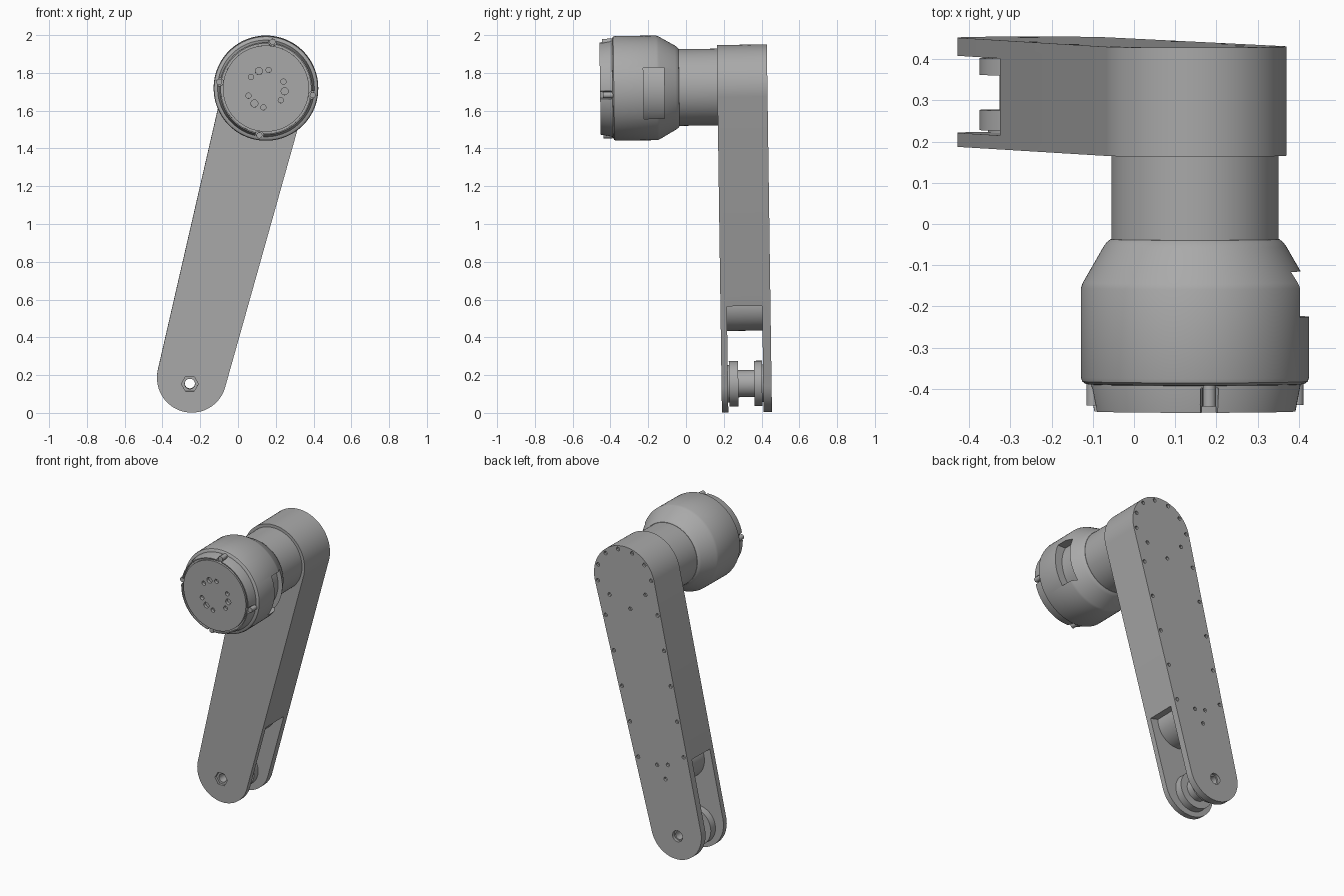
import bpy, bmesh
from math import sin, cos, pi, radians, atan2
from mathutils import Matrix, Vector

if "Cube" in bpy.data.objects:
    bpy.data.objects.remove(bpy.data.objects["Cube"], do_unlink=True)

HEAD = Vector((0.148, 0, 1.723))      # axis of the motor head
FOOT = Vector((-0.245, 0, 0.183))     # centre of the rounded lower end
BOLT = Vector((-0.255, 0, 0.151))     # pivot bolt
AXIS = (HEAD - FOOT).normalized()
SIDE = Vector((AXIS.z, 0, -AXIS.x))
LEAN = Matrix.Translation(HEAD) @ Matrix.Rotation(0.014, 4, "X") @ Matrix.Translation(-HEAD)

grey = bpy.data.materials.new("Machined grey")
grey.use_nodes = True
grey.diffuse_color = (0.40, 0.40, 0.40, 1)
grey.node_tree.nodes["Principled BSDF"].inputs["Base Color"].default_value = grey.diffuse_color


def make(name, bm):
    bmesh.ops.recalc_face_normals(bm, faces=bm.faces)
    mesh = bpy.data.meshes.new(name)
    bm.to_mesh(mesh)
    bm.free()
    mesh.materials.append(grey)
    ob = bpy.data.objects.new(name, mesh)
    bpy.context.collection.objects.link(ob)
    return ob


def lathe(name, centre, profile, sides=96):
    """Closed solid turned about the y axis from (radius, y) points."""
    bm = bmesh.new()
    rings = [[bm.verts.new((centre.x + r * cos(2 * pi * i / sides), y,
                            centre.z + r * sin(2 * pi * i / sides)))
              for i in range(sides)] for r, y in profile]
    for a, b in zip(rings, rings[1:]):
        for i in range(sides):
            j = (i + 1) % sides
            bm.faces.new((a[i], a[j], b[j], b[i]))
    bm.faces.new(rings[0])
    bm.faces.new(rings[-1])
    return make(name, bm)


def rod(name, centre, r, y0, y1, sides=20):
    return lathe(name, centre, [(r, y0), (r, y1)], sides)


def box(name, lo, hi, matrix=Matrix()):
    bm = bmesh.new()
    bmesh.ops.create_cube(bm, size=1)
    lo, hi = Vector(lo), Vector(hi)
    for v in bm.verts:
        v.co = matrix @ Vector([lo[k] + (v.co[k] + 0.5) * (hi[k] - lo[k]) for k in range(3)])
    return make(name, bm)


def cut(ob, cutters):
    for c in cutters:
        m = ob.modifiers.new("cut", "BOOLEAN")
        m.operation, m.solver, m.object = "DIFFERENCE", "EXACT", c
        c.hide_render = True
    bpy.context.view_layer.update()
    mesh = bpy.data.meshes.new_from_object(ob.evaluated_get(bpy.context.evaluated_depsgraph_get()))
    ob.modifiers.clear()
    ob.data = mesh
    for c in cutters:
        bpy.data.objects.remove(c, do_unlink=True)
    return ob


def on_arm(across, along):
    """Point measured from the top end, across and along the arm."""
    return HEAD + SIDE * across + AXIS * along


parts = []

# Arm: two arcs joined by tapering straight edges
bm = bmesh.new()
tilt = atan2(SIDE.z, SIDE.x)
outline = []
for centre, radius, start in ((HEAD, 0.222, 0), (FOOT, 0.184, pi)):
    for i in range(41):
        a = tilt + start + pi * i / 40
        outline.append(centre + Vector((cos(a), 0, sin(a))) * radius)
front = [bm.verts.new(p + Vector((0, 0.166, 0))) for p in outline]
back = [bm.verts.new(p + Vector((0, 0.431, 0))) for p in outline]
bm.faces.new(front)
bm.faces.new(back)
for i in range(len(front)):
    j = (i + 1) % len(front)
    bm.faces.new((front[i], front[j], back[j], back[i]))
arm = make("arm", bm)

# Fork slot, bolt bore with hex recess, and rear screw holes
frame = Matrix.Translation(FOOT) @ Matrix.Rotation(-tilt, 4, "Y")
cutters = [box("slot", (-0.4, 0.2, -0.4), (0.4, 0.387, 0.44), frame),
           rod("bore", BOLT, 0.027, 0.1, 0.5, 24),
           rod("hex", BOLT, 0.045, 0.1, 0.182, 6),
           rod("counterbore", BOLT, 0.036, 0.412, 0.5, 24)]
spots = [on_arm(0.2 * cos(a), 0.2 * sin(a)) for a in (radians(d) for d in range(0, 181, 30))]
for s in (-1, 1):
    spots += [on_arm(s * (0.2 + 0.026 * t), t) for t in (-0.22, -0.445, -0.67, -0.895, -1.12)]
    spots += [on_arm(s * 0.135, -0.09), on_arm(s * 0.04, -1.17)]
spots += [on_arm(0, -0.18), on_arm(0, -1.26)]
cutters += [rod("screw_hole", p, 0.012, 0.415, 0.5, 12) for p in spots]
parts.append(cut(arm, cutters))

# Rounded stop at the top of the fork slot
parts.append(rod("slot_stop", FOOT + AXIS * 0.40, 0.14, 0.198, 0.389, 64))

# Flanged hollow spool between the fork plates
spool = lathe("pivot_spool", BOLT, [(0.1, 0.199), (0.1, 0.206), (0.12, 0.206), (0.12, 0.255),
                                    (0.072, 0.255), (0.072, 0.34), (0.12, 0.34), (0.12, 0.381),
                                    (0.1, 0.381), (0.1, 0.388)], 64)
parts.append(cut(spool, [rod("bore", BOLT, 0.027, 0.1, 0.5, 24)]))

# Collar joining arm and head
parts.append(rod("collar", HEAD, 0.203, -0.06, 0.17, 96))

# Head housing with rounded rims and a side window
housing = lathe("head_housing", HEAD, [
    (0.19, -0.036), (0.205, -0.037), (0.214, -0.044), (0.222, -0.055), (0.272, -0.142), (0.277, -0.155),
    (0.277, -0.372), (0.274, -0.382), (0.266, -0.388), (0.25, -0.39)], 128)
parts.append(cut(housing, [box("window", (HEAD.x + 0.1, -0.225, 1.56), (0.6, -0.115, 1.83))]))
parts.append(rod("head_core", HEAD, 0.225, -0.24, -0.1, 96))

# Tapered front cap with rim groove, notches and mounting holes
cap = lathe("front_cap", HEAD, [
    (0.256, -0.38), (0.256, -0.392), (0.244, -0.455), (0.238, -0.455), (0.238, -0.44),
    (0.228, -0.44), (0.228, -0.455)], 128)
corners = [HEAD + Vector((cos(a), 0, sin(a))) * 0.25
           for a in (radians(82 + 90 * k) for k in range(4))]
cutters = [rod("notch", p, 0.022, -0.5, -0.395, 20) for p in corners]
for middle in (112, 232, 352):
    for k in (-1, 0, 1):
        a = radians(middle + 30 * k)
        p = HEAD + Vector((cos(a), 0, sin(a))) * 0.1
        cutters.append(rod("mount_hole", p, 0.014 if k else 0.019, -0.5, -0.435, 16))
parts.append(cut(cap, cutters))
parts += [rod("cap_screw", p, 0.016, -0.44, -0.38, 16) for p in corners]

# Slight lean of the whole assembly, then smooth shading with sharp edges
for ob in parts:
    ob.data.transform(LEAN)
bpy.ops.object.select_all(action="DESELECT")
for ob in parts:
    ob.select_set(True)
bpy.context.view_layer.objects.active = parts[0]
bpy.ops.object.shade_smooth_by_angle(angle=radians(30))
